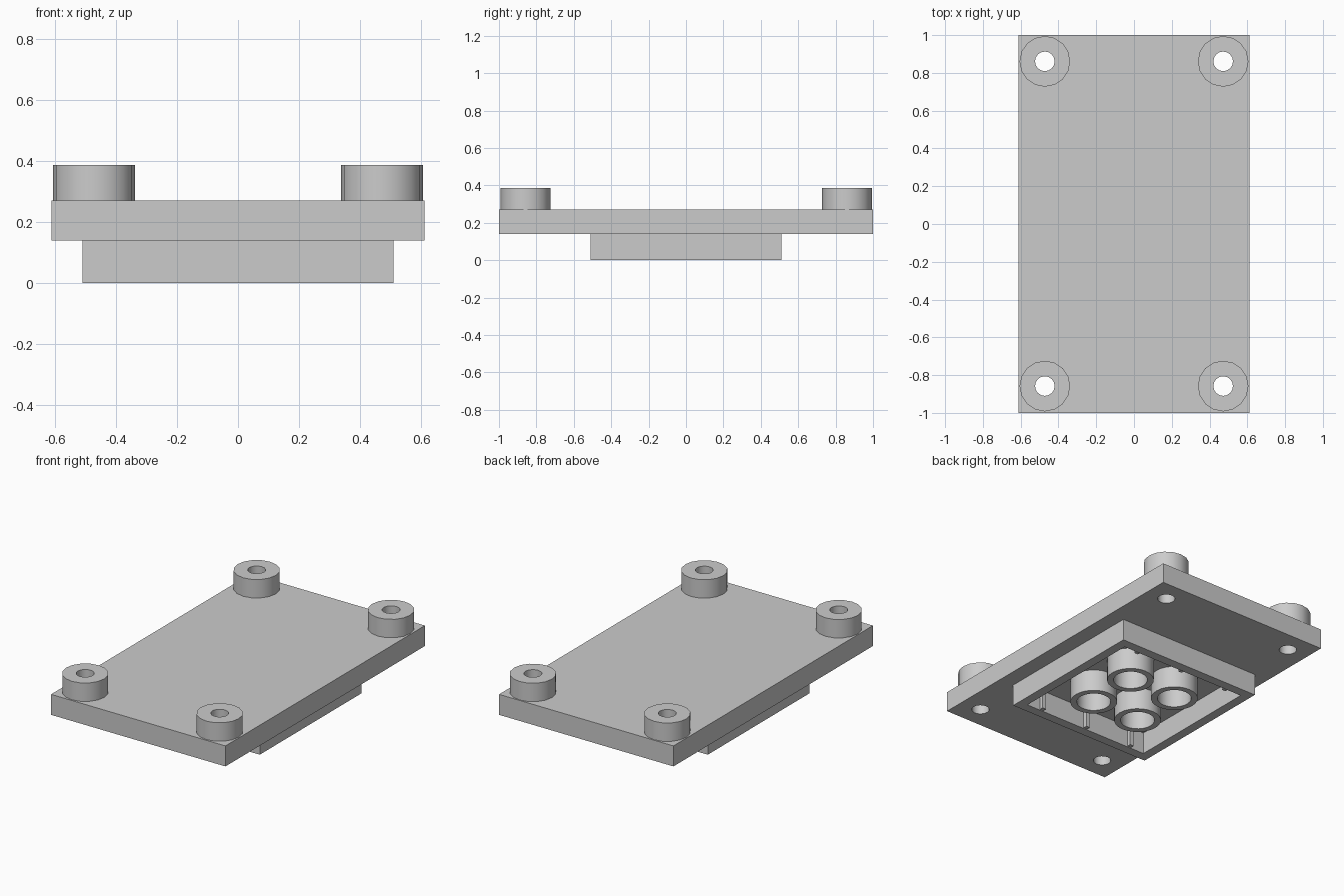
import bpy
import bmesh
from math import cos, sin, tau, radians

if "Cube" in bpy.data.objects:
    bpy.data.objects.remove(bpy.data.objects["Cube"], do_unlink=True)

grey = bpy.data.materials.new("light_grey")
grey.use_nodes = True
grey.diffuse_color = (0.6, 0.6, 0.6, 1)
grey.node_tree.nodes["Principled BSDF"].inputs["Base Color"].default_value = grey.diffuse_color


def finish(name, bm):
    bmesh.ops.recalc_face_normals(bm, faces=bm.faces)
    mesh = bpy.data.meshes.new(name)
    bm.to_mesh(mesh)
    bm.free()
    mesh.materials.append(grey)
    obj = bpy.data.objects.new(name, mesh)
    bpy.context.collection.objects.link(obj)
    return obj


def box(name, x, y, z):
    """Box from (min, max) pairs on each axis."""
    bm = bmesh.new()
    bmesh.ops.create_cube(bm, size=1)
    for v in bm.verts:
        v.co = [r[0] + (c + 0.5) * (r[1] - r[0]) for c, r in zip(v.co, (x, y, z))]
    return finish(name, bm)


def ring(name, x, y, outer, inner, z0, z1, sides):
    """Hollow cylinder, or a solid one when inner is zero."""
    bm = bmesh.new()
    profile = [(outer, z0), (outer, z1)]
    if inner:
        profile += [(inner, z1), (inner, z0)]
    loops = [[bm.verts.new((x + r * cos(tau * i / sides), y + r * sin(tau * i / sides), z))
              for i in range(sides)] for r, z in profile]
    if not inner:
        for loop in loops:
            bm.faces.new(loop)
    for k in range(len(loops) if inner else 1):
        a, b = loops[k], loops[(k + 1) % len(loops)]
        for i in range(sides):
            j = (i + 1) % sides
            bm.faces.new((a[i], a[j], b[j], b[i]))
    return finish(name, bm)


def cut(obj, cutter):
    cutter.hide_render = True
    mod = obj.modifiers.new("cut", "BOOLEAN")
    mod.operation, mod.solver, mod.object = "DIFFERENCE", "EXACT", cutter
    bpy.context.view_layer.objects.active = obj
    bpy.ops.object.modifier_apply(modifier=mod.name)
    bpy.data.objects.remove(cutter, do_unlink=True)


def smooth(obj):
    bpy.ops.object.select_all(action="DESELECT")
    obj.select_set(True)
    bpy.context.view_layer.objects.active = obj
    bpy.ops.object.shade_smooth_by_angle(angle=radians(35))


UNDER, TOP, BOSS_TOP = 0.14, 0.27, 0.387
OUT, IN = 0.51, 0.45

# Base plate with a raised, drilled boss at each corner
plate = box("base_plate", (-0.612, 0.612), (-1, 1), (UNDER, TOP))
for side, x in (("right", -0.472), ("left", 0.472)):
    for end, y in (("front", -0.858), ("back", 0.861)):
        cut(plate, ring("hole_cutter", x, y, 0.052, 0, 0, 0.5, 16))
        smooth(ring(f"boss_{end}_{side}", x, y, 0.134, 0.052, TOP, BOSS_TOP, 16))
smooth(plate)

# Square skirt below the plate, open at the bottom
skirt = box("skirt", (-OUT, OUT), (-OUT, OUT), (0, UNDER))
cut(skirt, box("pocket_cutter", (-IN, IN), (-IN, IN), (-0.1, 0.3)))

# Four gripping tubes inside the skirt
for x in (-0.17, 0.17):
    for y in (-0.17, 0.17):
        smooth(ring("grip_tube", x, y, 0.139, 0.101, 0, UNDER, 24))

# Thin ribs on the front and back inner walls
for x in (-0.34, 0, 0.34):
    for s in (-1, 1):
        box("wall_rib", (x - 0.013, x + 0.013), sorted((s * IN, s * (IN - 0.025))), (0.005, UNDER))
